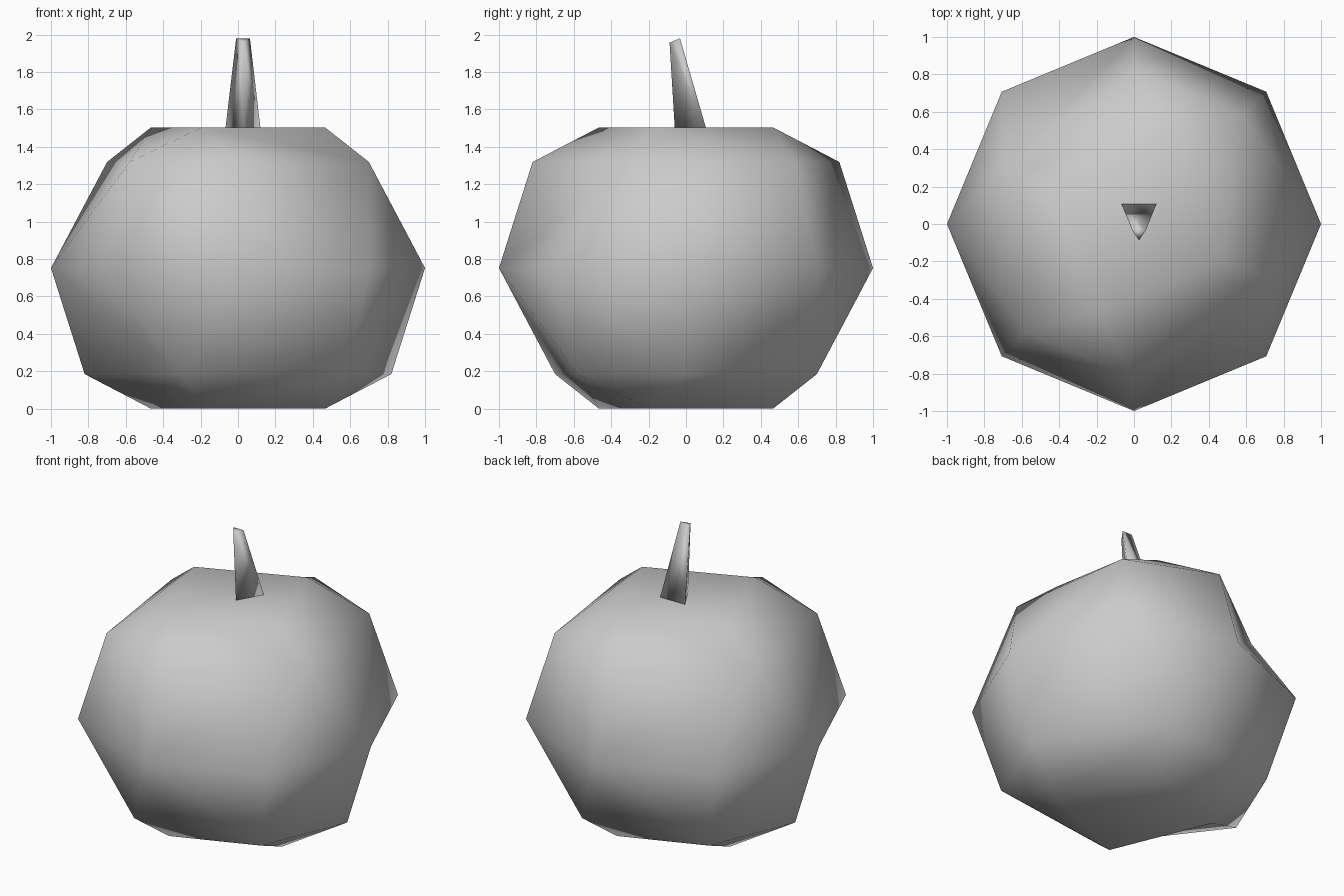
import bpy, bmesh
from math import cos, sin, pi
from mathutils import Vector

if "Cube" in bpy.data.objects:
    bpy.data.objects.remove(bpy.data.objects["Cube"], do_unlink=True)

grey = bpy.data.materials.new("light_grey")
grey.use_nodes = True
colour = (0.6, 0.6, 0.6, 1)
grey.diffuse_color = colour
grey.node_tree.nodes["Principled BSDF"].inputs["Base Color"].default_value = colour

SIDES = 8
MIDDLE = 0.752


def finish(bm, name):
    bmesh.ops.recalc_face_normals(bm, faces=bm.faces)
    for face in bm.faces:
        face.smooth = True
    mesh = bpy.data.meshes.new(name)
    bm.to_mesh(mesh)
    bm.free()
    mesh.materials.append(grey)
    obj = bpy.data.objects.new(name, mesh)
    bpy.context.collection.objects.link(obj)
    return obj


def ring(bm, radius, z, pairs=()):
    """Eight-sided ring in which each listed corner joins the next one."""
    pts = [Vector((radius * cos(i * 2 * pi / SIDES), radius * sin(i * 2 * pi / SIDES), z))
           for i in range(SIDES)]
    verts = [None] * SIDES
    for i in pairs:
        j = (i + 1) % SIDES
        verts[i] = verts[j] = bm.verts.new((pts[i] + pts[j]) / 2)
    return [v or bm.verts.new(p) for v, p in zip(verts, pts)]


def add_face(bm, *verts):
    if len(set(verts)) == len(verts):
        bm.faces.new(verts)


def bridge(bm, lower, upper):
    for i in range(SIDES):
        j = (i + 1) % SIDES
        if lower[i] == lower[j]:
            add_face(bm, lower[i], upper[j], upper[i])
        elif upper[i] == upper[j]:
            add_face(bm, lower[i], lower[j], upper[i])
        else:
            yield_diagonal = lower is equator
            if yield_diagonal:
                add_face(bm, lower[i], lower[j], upper[j])
                add_face(bm, lower[i], upper[j], upper[i])
            else:
                add_face(bm, lower[i], lower[j], upper[i])
                add_face(bm, lower[j], upper[j], upper[i])


# Squat faceted body: the lower half repeats the upper, turned a quarter
bm = bmesh.new()
equator = ring(bm, 1.0, MIDDLE)
for side, pairs in ((1, (7, 3)), (-1, (1, 5))):
    shoulder = ring(bm, 0.82, MIDDLE + side * 0.567, pairs)
    rim = ring(bm, 0.545, MIDDLE + side * MIDDLE, (7, 1, 3, 5))
    bridge(bm, equator, shoulder)
    bridge(bm, shoulder, rim)
    bm.faces.new(rim[::2])
finish(bm, "body")

# Three-sided leaning, tapering stem
bm = bmesh.new()
base = [bm.verts.new(p) for p in ((-0.067, 0.107, 1.5), (0.12, 0.107, 1.5), (0.027, -0.06, 1.5))]
tip = [bm.verts.new(p) for p in ((-0.01, -0.032, 1.98), (0.064, -0.032, 1.98), (0.027, -0.088, 1.957))]
for i in range(3):
    j = (i + 1) % 3
    bm.faces.new((base[i], base[j], tip[j], tip[i]))
bm.faces.new(tip)
bm.faces.new(base[::-1])
finish(bm, "stem")
